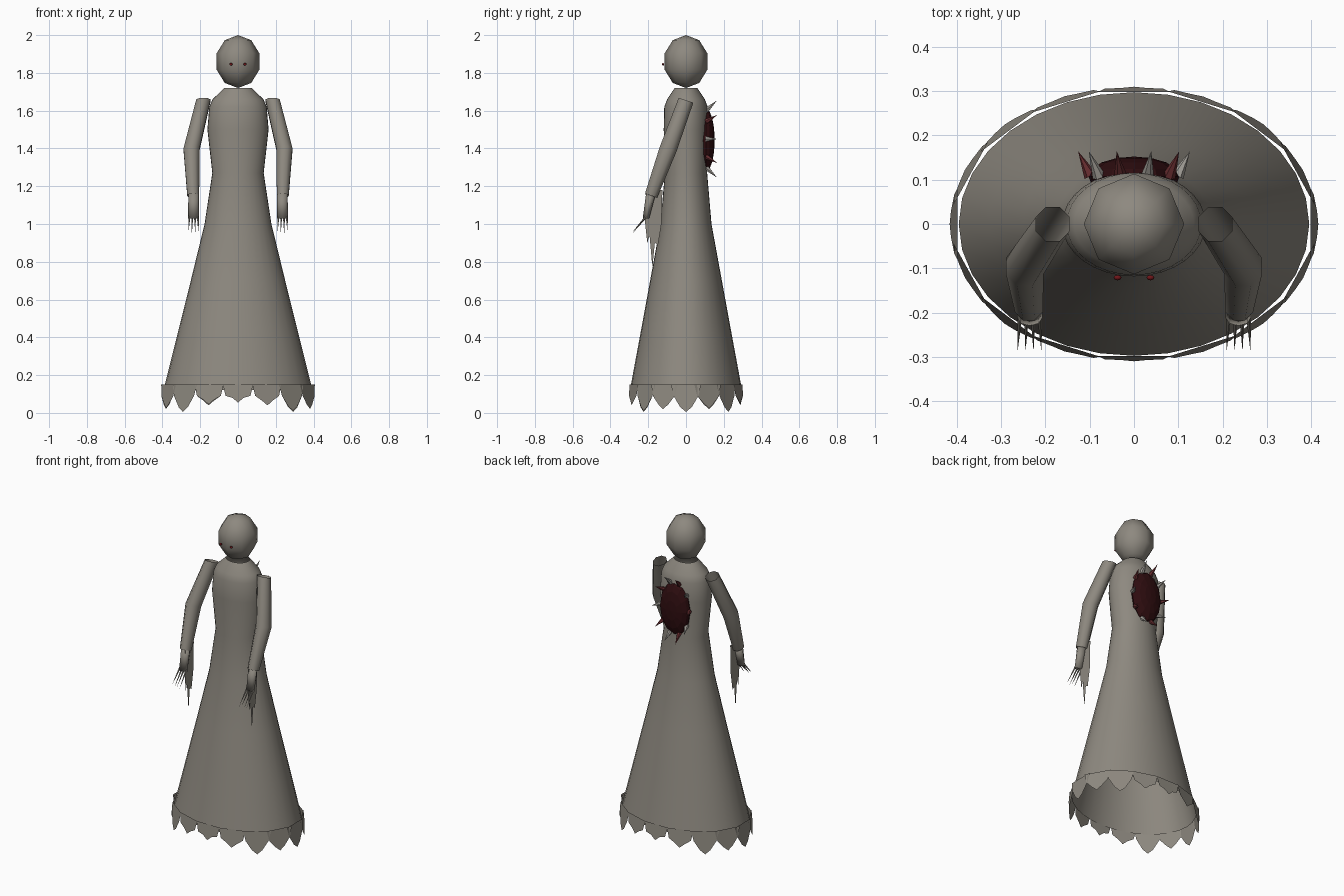
import bpy, bmesh, math
from mathutils import Vector, Matrix

if "Cube" in bpy.data.objects:
    bpy.data.objects.remove(bpy.data.objects["Cube"])


def material(name, rgb):
    m = bpy.data.materials.new(name)
    m.diffuse_color = (*rgb, 1)
    m.use_nodes = True
    m.node_tree.nodes["Principled BSDF"].inputs["Base Color"].default_value = m.diffuse_color
    return m


CLOTH = material("grey_cloth", (0.27, 0.25, 0.215))
BONE = material("pale_bone", (0.36, 0.34, 0.31))
RED = material("dark_red", (0.13, 0.025, 0.028))
WOUND = material("wound_black_red", (0.028, 0.004, 0.005))
EYE = material("eye_red", (0.16, 0.008, 0.01))


def make(name, verts, faces, mat, smooth=None):
    me = bpy.data.meshes.new(name)
    me.from_pydata([tuple(v) for v in verts], [], faces)
    me.materials.append(mat)
    ob = bpy.data.objects.new(name, me)
    bpy.context.collection.objects.link(ob)
    if smooth:
        bpy.ops.object.select_all(action='DESELECT')
        bpy.context.view_layer.objects.active = ob
        ob.select_set(True)
        bpy.ops.object.shade_smooth_by_angle(angle=math.radians(smooth))
    return ob


def loft(name, rings, mat, smooth=None):
    """Skin open rings that all have the same number of points."""
    n = len(rings[0])
    faces = [(r * n + i, r * n + (i + 1) % n, (r + 1) * n + (i + 1) % n, (r + 1) * n + i)
             for r in range(len(rings) - 1) for i in range(n)]
    return make(name, [p for ring in rings for p in ring], faces, mat, smooth)


def ellipse(cx, cy, z, rx, ry, n, turn=0.0):
    return [Vector((cx + rx * math.cos(2 * math.pi * i / n + turn),
                    cy + ry * math.sin(2 * math.pi * i / n + turn), z)) for i in range(n)]


def ball(name, center, radii, seg, rings, mat, smooth=None, axis='Z'):
    bm = bmesh.new()
    bmesh.ops.create_uvsphere(bm, u_segments=seg, v_segments=rings, radius=1)
    if axis == 'Y':
        bm.transform(Matrix.Rotation(math.pi / 2, 4, 'X'))
    bm.transform(Matrix.Translation(center) @ Matrix.Diagonal((*radii, 1)))
    ob = make(name, [], [], mat)
    bm.to_mesh(ob.data)
    bm.free()
    if smooth:
        bpy.context.view_layer.objects.active = ob
        bpy.ops.object.select_all(action='DESELECT')
        ob.select_set(True)
        bpy.ops.object.shade_smooth_by_angle(angle=math.radians(smooth))
    return ob


def spike(name, base, tip, radius, sides, mat):
    base, tip = Vector(base), Vector(tip)
    q = (tip - base).to_track_quat('Z', 'Y')
    verts = [base + q @ p for p in ellipse(0, 0, 0, radius, radius, sides)] + [tip]
    faces = [(i, (i + 1) % sides, sides) for i in range(sides)]
    faces.append(tuple(reversed(range(sides))))
    return make(name, verts, faces, mat)


# Gown: lathe of ellipses (z, half width, half depth), open at the hem
gown_profile = [(0.12, 0.395, 0.297), (0.4, 0.325, 0.245), (0.7, 0.25, 0.19),
                (1.0, 0.177, 0.135), (1.27, 0.136, 0.112), (1.5, 0.162, 0.118),
                (1.62, 0.152, 0.115), (1.66, 0.135, 0.1), (1.72, 0.072, 0.06)]
loft("gown", [ellipse(0, 0, z, rx, ry, 32) for z, rx, ry in gown_profile], CLOTH, 60)

# Tattered hem: pointed flat strips around the ellipse
tip_heights = [0.005, 0.045, 0.01, 0.025, 0.055, 0.02, 0.005, 0.04]
for i in range(16):
    a = 2 * math.pi * i / 16
    c, s = math.cos(a), math.sin(a)
    t = Vector((-0.4 * s, 0.3 * c, 0)).normalized()
    out = Vector((0.3 * c, 0.4 * s, 0)).normalized()
    p = Vector((0.398 * c, 0.298 * s, 0))
    tip = tip_heights[(i * 3) % 8]
    outline = [(-0.08, 0.15), (-0.066, 0.09), (-0.03, tip + 0.025), (0, tip),
               (0.03, tip + 0.025), (0.066, 0.09), (0.08, 0.15)]
    make("hem_strip", [p + t * u + out * (0.15 - z) * 0.12 + Vector((0, 0, z))
                       for u, z in outline], [tuple(range(7))], CLOTH)

# Head and eyes
ball("head", (0, 0, 1.86), (0.119, 0.119, 0.14), 8, 5, CLOTH, 80)
for x in (-0.037, 0.037):
    ball("eye", (x, -0.121, 1.845), (0.009, 0.006, 0.007), 8, 6, EYE, 60)

for side in (-1, 1):
    # Arm: bent open tube from shoulder to wrist
    arm_path = [(0.183, 0.0, 1.655, 0.041), (0.246, -0.095, 1.395, 0.046),
                (0.237, -0.185, 1.15, 0.034)]
    rings = []
    for x, y, z, r in arm_path:
        ring = ellipse(0, 0, 0, r, r * 1.08, 8, math.pi / 8)
        q = Matrix.Rotation(-0.33, 3, 'X')
        rings.append([q @ v + Vector((side * x, y, z)) for v in ring])
    loft("arm", rings, CLOTH, 60)
    # Hand: short tapered block
    hand = loft("hand", [ellipse(side * 0.235, -0.185, 1.165, 0.028, 0.026, 8),
                         ellipse(side * 0.235, -0.212, 1.03, 0.029, 0.017, 8)], CLOTH, 60)
    bm = bmesh.new()
    bm.from_mesh(hand.data)
    bmesh.ops.holes_fill(bm, edges=bm.edges)
    bm.to_mesh(hand.data)
    bm.free()
    # Claws
    for k in range(4):
        x = side * (0.213 + 0.015 * k)
        spike("claw", (x, -0.21, 1.04), (x + side * (k - 1.5) * 0.003, -0.288,
              0.945 + 0.008 * (k % 2)), 0.006, 5, CLOTH)
    # Torn sleeve hanging from the wrist
    sleeve = [(-0.14, 1.18), (-0.215, 1.17), (-0.205, 1.08), (-0.218, 1.02),
              (-0.205, 0.9), (-0.193, 0.94), (-0.178, 0.77), (-0.165, 0.9),
              (-0.148, 0.89), (-0.13, 1.0), (-0.125, 1.18)]
    make("torn_sleeve", [(side * 0.222, y, z) for y, z in sleeve],
         [tuple(range(len(sleeve)))], CLOTH)

# Back wound with a ring of alternating bone and red spikes
ball("back_wound", (0, 0.107, 1.445), (0.103, 0.045, 0.165), 12, 8, WOUND, None, 'Y')
for i in range(10):
    a = 2 * math.pi * i / 10
    c, s = math.cos(a), math.sin(a)
    spike("wound_spike", (0.098 * c, 0.108, 1.45 + 0.16 * s),
          (0.126 * c, 0.164, 1.45 + 0.215 * s), 0.015, 6, RED if i % 2 else BONE)
